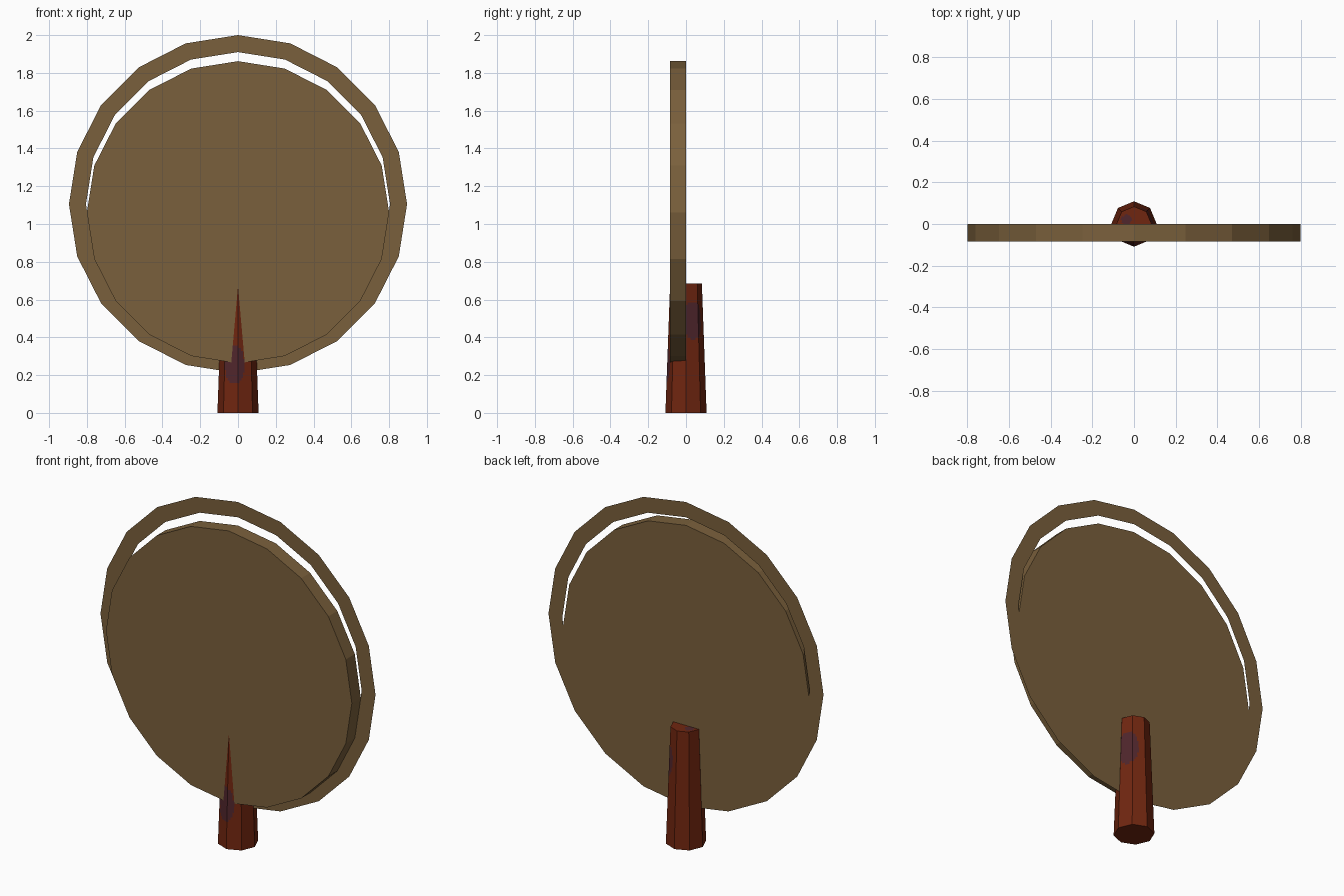
import bpy, bmesh
from math import sin, cos, pi
from mathutils import Vector

cube = bpy.data.objects.get("Cube")
if cube:
    bpy.data.objects.remove(cube, do_unlink=True)


def material(name, color):
    m = bpy.data.materials.new(name)
    m.use_nodes = True
    m.diffuse_color = (*color, 1)
    m.node_tree.nodes["Principled BSDF"].inputs["Base Color"].default_value = (*color, 1)
    return m


WOOD = material("tan wood", (0.195, 0.117, 0.045))
RUST = material("rust red", (0.162, 0.019, 0.005))
STAIN = material("dark plum stain", (0.08, 0.019, 0.025))


def finish(name, bm, *mats):
    mesh = bpy.data.meshes.new(name)
    bm.to_mesh(mesh)
    bm.free()
    for m in mats:
        mesh.materials.append(m)
    obj = bpy.data.objects.new(name, mesh)
    bpy.context.collection.objects.link(obj)
    return obj


def circle(bm, radius, y, z, sides=20):
    """Upright polygon facing the front, with a corner at the top."""
    return [bm.verts.new((radius * sin(2 * pi * i / sides), y,
                          z + radius * cos(2 * pi * i / sides)))
            for i in range(sides)]


def bridge(bm, a, b):
    n = len(a)
    return [bm.faces.new((a[i], a[(i + 1) % n], b[(i + 1) % n], b[i])) for i in range(n)]


# Thick round board
bm = bmesh.new()
front = circle(bm, 0.8, -0.0845, 1.062)
back = circle(bm, 0.8, -0.001, 1.062)
bridge(bm, front, back)
bm.faces.new(front)
bm.faces.new(back)
bmesh.ops.recalc_face_normals(bm, faces=bm.faces)
finish("round_board", bm, WOOD)

# Paper-thin ring around the board
bm = bmesh.new()
bridge(bm, circle(bm, 0.895, 0, 1.105), circle(bm, 0.805, 0, 1.105))
finish("outer_ring", bm, WOOD)

# Tapered octagonal post, finely divided so the stains have round outlines
SIDES, CUTS, ROWS = 8, 8, 48
HEIGHT, BOTTOM, TOP = 0.685, 0.109, 0.084
corners = [Vector((cos(2 * pi * i / SIDES), sin(2 * pi * i / SIDES))) for i in range(SIDES)]
outline = [corners[i].lerp(corners[(i + 1) % SIDES], k / CUTS)
           for i in range(SIDES) for k in range(CUTS)]
levels = [(BOTTOM + (TOP - BOTTOM) * r / ROWS, HEIGHT * r / ROWS) for r in range(ROWS + 1)]
levels += [(TOP * (1 - k / CUTS), HEIGHT) for k in range(1, CUTS)]

bm = bmesh.new()
rings = [[bm.verts.new((p.x * r, p.y * r, z)) for p in outline] for r, z in levels]
for low, high in zip(rings, rings[1:]):
    bridge(bm, low, high)
bm.faces.new(rings[0])
bm.faces.new(rings[-1])
bmesh.ops.recalc_face_normals(bm, faces=bm.faces)

# Stains: centre, sideways radius, upright radius
STAINS = [((-0.02, -0.1, 0.255), 0.056, 0.105),
          ((0.083, 0.039, 0.49), 0.065, 0.1),
          ((-0.035, 0.02, HEIGHT), 0.025, 0.02)]
for face in bm.faces:
    c = face.calc_center_median()
    for centre, side, tall in STAINS:
        d = c - Vector(centre)
        if (d.x ** 2 + d.y ** 2) / side ** 2 + (d.z / tall) ** 2 < 1:
            face.material_index = 1
finish("post", bm, RUST, STAIN)
